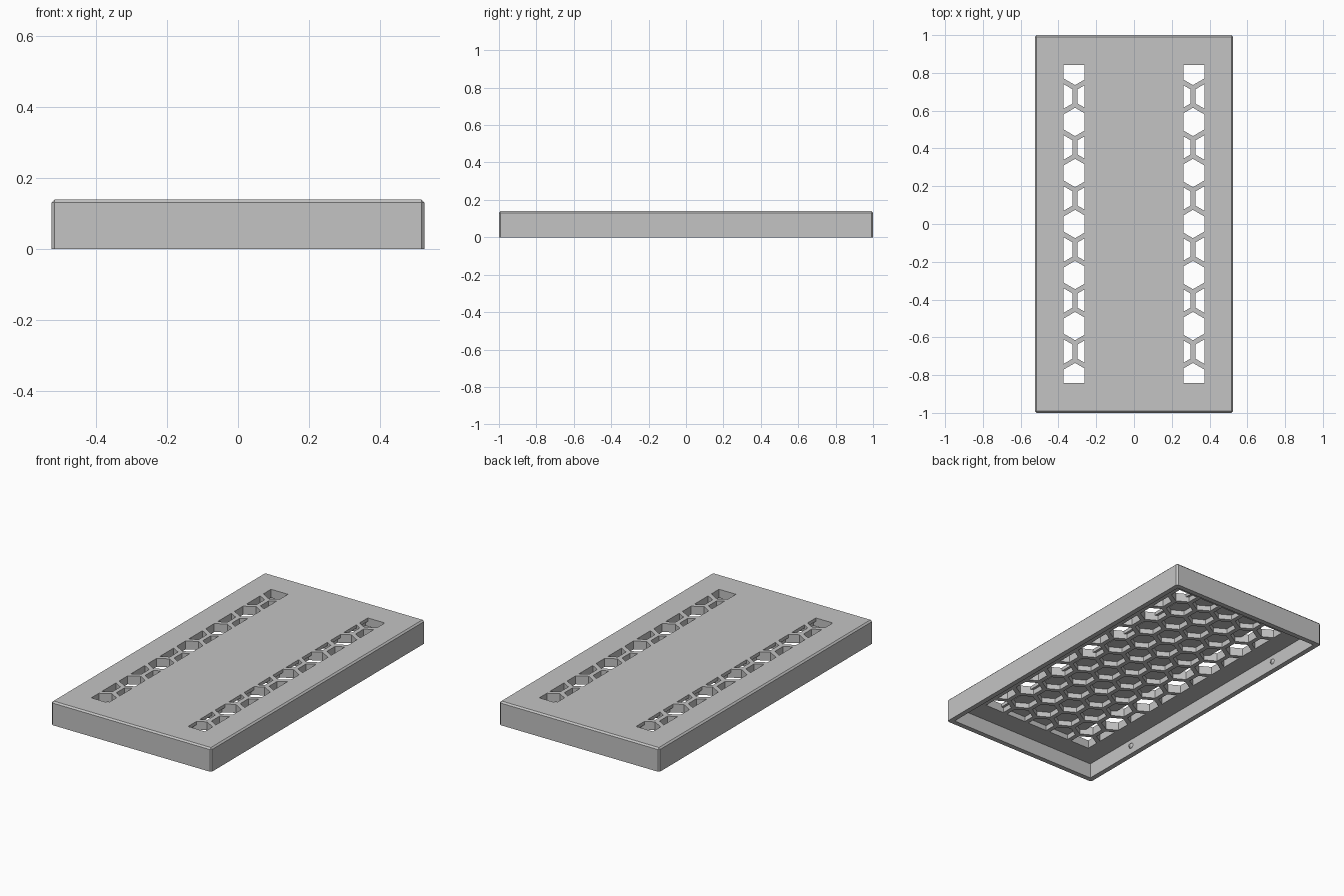
import bpy, bmesh, math
from mathutils import Vector

cube = bpy.data.objects.get("Cube")
if cube:
    bpy.data.objects.remove(cube)

WIDTH, LENGTH, HEIGHT = 1.05, 2.0, 0.14
WALL, PLATE_Z, POCKET_TOP = 0.03, 0.09, 0.12
PITCH, HEX_R = 0.156, 0.075
EDGE_X, EDGE_Y, SLOT_X = 0.373, 0.842, 0.262

grey = bpy.data.materials.new("plain_grey")
grey.use_nodes = True
grey.diffuse_color = (0.55, 0.55, 0.55, 1)
grey.node_tree.nodes["Principled BSDF"].inputs["Base Color"].default_value = grey.diffuse_color


def make_object(name, bm):
    bmesh.ops.recalc_face_normals(bm, faces=bm.faces)
    mesh = bpy.data.meshes.new(name)
    bm.to_mesh(mesh)
    bm.free()
    mesh.materials.append(grey)
    obj = bpy.data.objects.new(name, mesh)
    bpy.context.collection.objects.link(obj)
    return obj


def add_prism(bm, outline, z0, z1):
    low = [bm.verts.new((x, y, z0)) for x, y in outline]
    high = [bm.verts.new((x, y, z1)) for x, y in outline]
    bm.faces.new(low[::-1])
    bm.faces.new(high)
    for i in range(len(low)):
        j = (i + 1) % len(low)
        bm.faces.new((low[i], low[j], high[j], high[i]))


def clip(outline, axis, limit, sign):
    """Keep the part of a convex outline where sign * (coord - limit) >= 0."""
    result = []
    for i, b in enumerate(outline):
        a = outline[i - 1]
        da, db = sign * (a[axis] - limit), sign * (b[axis] - limit)
        if da * db < 0:
            result.append(a.lerp(b, da / (da - db)))
        if db >= 0:
            result.append(b)
    return result


def rectangle(half_x, half_y):
    return [Vector(p) for p in ((-half_x, -half_y), (half_x, -half_y),
                                (half_x, half_y), (-half_x, half_y))]


def honeycomb(name, x0, x1, z0, z1):
    """Hexagonal prisms trimmed to a rectangular window."""
    bm = bmesh.new()
    for row in range(-6, 7):
        for col in range(-3, 4):
            cx = (col + 0.5 * (row % 2)) * PITCH
            cy = row * PITCH * math.sqrt(3) / 2
            cell = [Vector((cx + HEX_R * math.sin(k * math.pi / 3),
                            cy - HEX_R * math.cos(k * math.pi / 3))) for k in range(6)]
            for axis, limit, sign in ((0, x0, 1), (0, x1, -1), (1, -EDGE_Y, 1), (1, EDGE_Y, -1)):
                cell = clip(cell, axis, limit, sign)
            if len(cell) > 2:
                add_prism(bm, cell, z0, z1)
    return make_object(name, bm)


def cut(target, cutter):
    cutter.hide_render = True
    mod = target.modifiers.new("cut", 'BOOLEAN')
    mod.operation, mod.solver, mod.object = 'DIFFERENCE', 'EXACT', cutter
    bpy.ops.object.select_all(action='DESELECT')
    bpy.context.view_layer.objects.active = target
    target.select_set(True)
    bpy.ops.object.modifier_apply(modifier=mod.name)
    bpy.data.objects.remove(cutter)


# Outer block with chamfered top and vertical edges
bm = bmesh.new()
add_prism(bm, rectangle(WIDTH / 2, LENGTH / 2), 0, HEIGHT)
edges = [e for e in bm.edges if max(v.co.z for v in e.verts) > 0.01]
bmesh.ops.bevel(bm, geom=edges, offset=0.009, segments=1, affect='EDGES')
cover = make_object("cover", bm)

# Open cavity underneath
bm = bmesh.new()
add_prism(bm, rectangle(WIDTH / 2 - WALL, LENGTH / 2 - WALL), -0.1, PLATE_Z)
cut(cover, make_object("cavity_cutter", bm))

# Blind honeycomb pockets, then two slots of cells open through the top
cut(cover, honeycomb("pocket_cutter", -EDGE_X, EDGE_X, PLATE_Z - 0.02, POCKET_TOP))
for side, x0, x1 in (("left", SLOT_X, EDGE_X), ("right", -EDGE_X, -SLOT_X)):
    cut(cover, honeycomb(side + "_slot_cutter", x0, x1, POCKET_TOP - 0.01, HEIGHT + 0.02))

# Small snap nubs on the inner long walls
for side, sx in (("left", 1), ("right", -1)):
    for place, y in (("front", -0.615), ("back", 0.615)):
        bpy.ops.mesh.primitive_cone_add(
            vertices=16, radius1=0.017, radius2=0.007, depth=0.014,
            location=(sx * (WIDTH / 2 - WALL - 0.006), y, 0.05),
            rotation=(0, -sx * math.pi / 2, 0))
        nub = bpy.context.object
        nub.name = f"{place}_{side}_snap_nub"
        nub.data.materials.append(grey)
